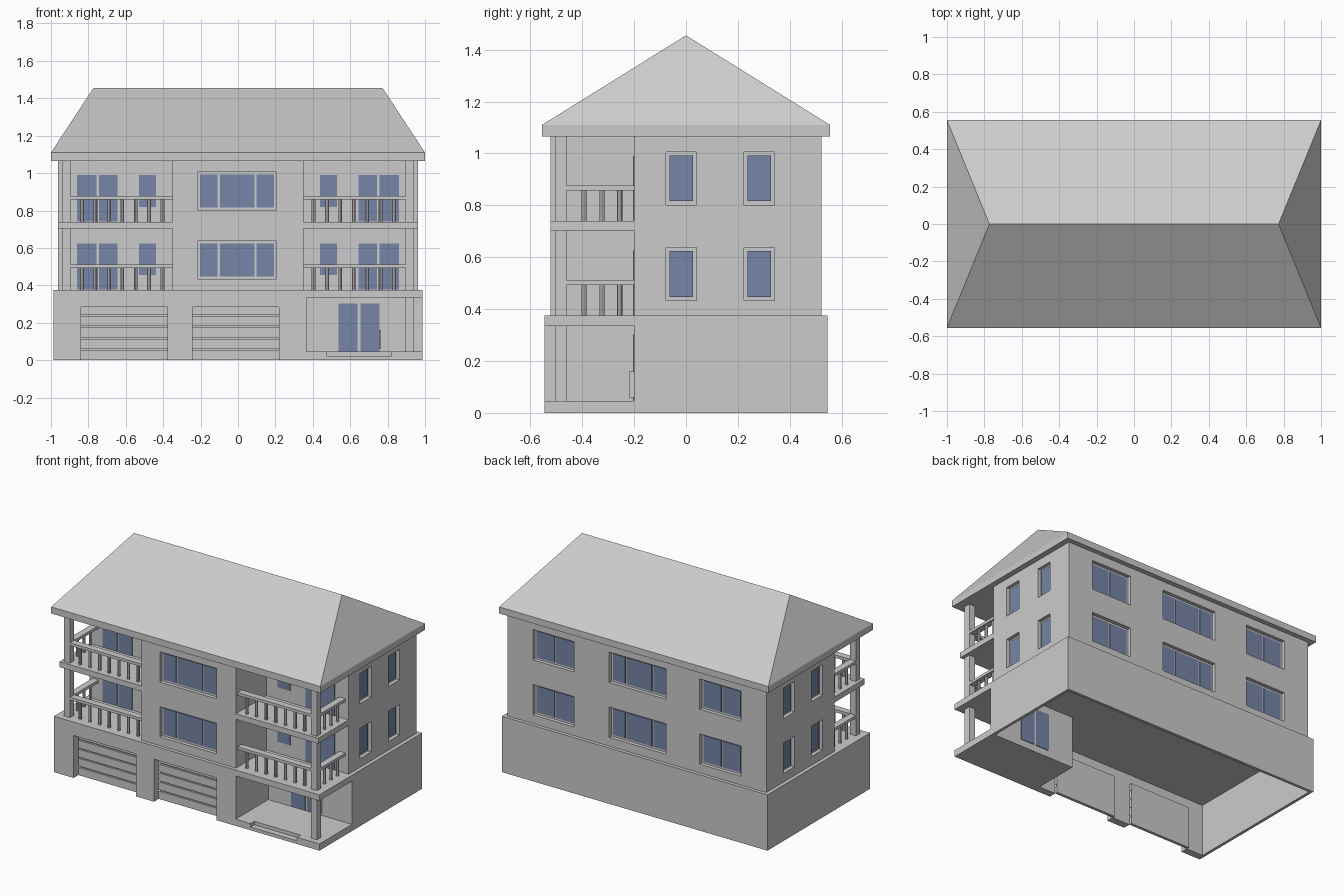
import bpy
import bmesh

cube = bpy.data.objects.get("Cube")
if cube:
    bpy.data.objects.remove(cube, do_unlink=True)


def material(name, rgb):
    m = bpy.data.materials.new(name)
    m.use_nodes = True
    m.diffuse_color = (*rgb, 1)
    m.node_tree.nodes["Principled BSDF"].inputs["Base Color"].default_value = (*rgb, 1)
    return m


GREY = material("light grey render", (0.6, 0.6, 0.6))
GLASS = material("blue glass", (0.18, 0.235, 0.39))


def finish(bm, name, mat):
    bmesh.ops.recalc_face_normals(bm, faces=bm.faces[:])
    mesh = bpy.data.meshes.new(name)
    bm.to_mesh(mesh)
    bm.free()
    mesh.materials.append(mat)
    obj = bpy.data.objects.new(name, mesh)
    bpy.context.collection.objects.link(obj)
    return obj


def prism(name, outline, z0, z1, mat=GREY):
    """Upright solid with the given floor outline."""
    bm = bmesh.new()
    face = bm.faces.new([bm.verts.new((x, y, z0)) for x, y in outline])
    top = bmesh.ops.extrude_face_region(bm, geom=[face])["geom"]
    for v in top:
        if isinstance(v, bmesh.types.BMVert):
            v.co.z = z1
    return finish(bm, name, mat)


def box(name, xs, ys, zs, mat=GREY):
    (x0, x1), (y0, y1) = sorted(xs), sorted(ys)
    return prism(name, [(x0, y0), (x1, y0), (x1, y1), (x0, y1)], *zs, mat)


def carve(obj, cutters):
    """Subtract the cutters and remove them."""
    for c in cutters:
        c.hide_render = True
        mod = obj.modifiers.new("cut", "BOOLEAN")
        mod.operation, mod.solver, mod.object = "DIFFERENCE", "EXACT", c
    bpy.context.view_layer.update()
    graph = bpy.context.evaluated_depsgraph_get()
    mesh = bpy.data.meshes.new_from_object(obj.evaluated_get(graph))
    obj.modifiers.clear()
    obj.data = mesh
    for c in cutters:
        bpy.data.objects.remove(c, do_unlink=True)


# Main levels and wall lines
BX, BY = 0.987, 0.545          # base half size
UX, UY = 0.962, 0.522          # upper walls half size
BASE, EAVE = 0.375, 1.066
FLOORS = (BASE, 0.74)
PORCH_X, PORCH_Y = 0.365, -0.2
BAY = 0.35                     # half width of the central bay
WALL = 0.02

# Ground floor: open-bottomed shell with corner porch and garage openings
garages = [(-0.84, -0.378), (-0.243, 0.22)]
base = box("ground_floor", (-BX, BX), (-BY, BY), (0, BASE))
ix, iy, front = BX - WALL, BY - WALL, -BY + 0.05
cuts = [
    prism("cavity", [(-ix, front), (PORCH_X - WALL, front), (PORCH_X - WALL, PORCH_Y + WALL),
                     (ix, PORCH_Y + WALL), (ix, iy), (-ix, iy)], -0.1, BASE - WALL),
    box("porch_space", (PORCH_X, 1.2), (-0.8, PORCH_Y), (0.045, 0.335)),
    box("step_notch", (0.475, 0.82), (-0.8, -0.505), (0.022, 0.1)),
]
cuts += [box("garage_opening", g, (-0.8, front + 0.01), (-0.1, 0.285)) for g in garages]
carve(base, cuts)

# Sectional garage doors with dark gaps between the panels
for g in garages:
    box("garage_door_back", g, (front + 0.012, front + 0.02), (0, 0.285))
    for i in range(5):
        z = 0.061 * i
        box("garage_door_panel", g, (front, front + 0.015), (z, min(z + 0.052, 0.285)))

# Porch post and glazed double door
box("porch_post", (0.895, 0.94), (-0.505, -0.46), (0.045, 0.335))
for x0, x1 in ((0.537, 0.64), (0.655, 0.757)):
    box("porch_door_glass", (x0, x1), (PORCH_Y - 0.004, PORCH_Y + WALL + 0.004), (0.047, 0.302), GLASS)
box("porch_door_handle", (0.757, 0.765), (PORCH_Y - 0.02, PORCH_Y), (0.06, 0.16))

# Upper storeys: T-shaped plan leaving the balcony corners open
upper = prism("upper_walls", [(-BAY, -UY), (BAY, -UY), (BAY, PORCH_Y), (UX, PORCH_Y), (UX, UY),
                              (-UX, UY), (-UX, PORCH_Y), (-BAY, PORCH_Y)], BASE, EAVE)
DEPTH, RIM, GAP = 0.025, 0.014, 0.012
openings = []


def window(side, centre, half, z0, z1, panes):
    """Recessed window; panes lists the relative pane widths."""
    def place(name, a, b, near, far, zs, mat=GREY):
        # near and far are depths behind the wall surface
        if side in ("front", "back"):
            s = -1 if side == "front" else 1
            return box(name, (a, b), (s * (UY - near), s * (UY - far)), zs, mat)
        s = 1 if side == "right" else -1
        return box(name, (s * (UX - near), s * (UX - far)), (a, b), zs, mat)

    a, b = centre - half, centre + half
    openings.append(place("window_opening", a, b, -0.1, DEPTH, (z0, z1)))
    free = 2 * (half - RIM) - GAP * (len(panes) - 1)
    at = a + RIM
    for p in panes:
        w = free * p / sum(panes)
        place("window_glass", at, at + w, DEPTH - 0.006, DEPTH + 0.002,
              (z0 + RIM, z1 - RIM), GLASS)
        at += w + GAP


for z0, z1 in ((0.433, 0.637), (0.802, 1.006)):
    for side in ("front", "back"):
        window(side, -0.005, 0.211, z0, z1, (1, 2, 1))
    for x in (-0.62, 0.62):
        window("back", x, 0.153, z0, z1, (1, 1))
    for side in ("left", "right"):
        for y in (-0.018, 0.282):
            window(side, y, 0.059, z0, z1, (1,))
carve(upper, openings)


def baluster(x, y, z0, z1):
    bm = bmesh.new()
    bmesh.ops.create_cone(bm, cap_ends=True, segments=8, radius1=0.01, radius2=0.01, depth=z1 - z0)
    bmesh.ops.translate(bm, verts=bm.verts[:], vec=(x, y, (z0 + z1) / 2))
    finish(bm, "baluster", GREY)


# Balconies, mirrored left and right on both floors
for s in (-1, 1):
    box("balcony_slab", (s * BAY, s * UX), (-UY, PORCH_Y), (0.703, 0.74))
    for floor, ceiling in zip(FLOORS, (0.703, EAVE)):
        box("balcony_post", (s * 0.895, s * 0.94), (-0.505, -0.46), (floor, ceiling))
        low, high = floor + 0.118, floor + 0.137
        box("front_rail", (s * BAY, s * 0.895), (-0.505, -0.46), (low, high))
        box("side_rail", (s * 0.895, s * 0.94), (-0.46, PORCH_Y), (low, high))
        for i in range(7):
            baluster(s * (0.834 - 0.0717 * i), -0.482, floor, low)
        for i in range(3):
            baluster(s * 0.918, -0.393 + 0.069 * i, floor, low)
        # Balcony door leaves and the small window beside them
        glazing = ((0.862, 0.757, 0), (0.743, 0.645, 0), (0.53, 0.438, 0.078))
        for a, b, sill in glazing:
            box("balcony_glass", (s * a, s * b), (PORCH_Y - 0.005, PORCH_Y + 0.002),
                (floor + sill + 0.002, floor + 0.25), GLASS)

# Hipped roof with a fascia band
RX, RY, RIDGE = 1.0, 0.555, 0.773
roof = bmesh.new()
corners = [(-RX, -RY), (RX, -RY), (RX, RY), (-RX, RY)]
low = [roof.verts.new((x, y, EAVE)) for x, y in corners]
top = [roof.verts.new((x, y, 1.11)) for x, y in corners]
west, east = [roof.verts.new((x, 0, 1.455)) for x in (-RIDGE, RIDGE)]
roof.faces.new(low)
for i in range(4):
    j = (i + 1) % 4
    roof.faces.new((low[i], low[j], top[j], top[i]))
for loop in ((top[0], top[1], east, west), (top[1], top[2], east),
             (top[2], top[3], west, east), (top[3], top[0], west)):
    roof.faces.new(loop)
finish(roof, "hipped_roof", GREY)
